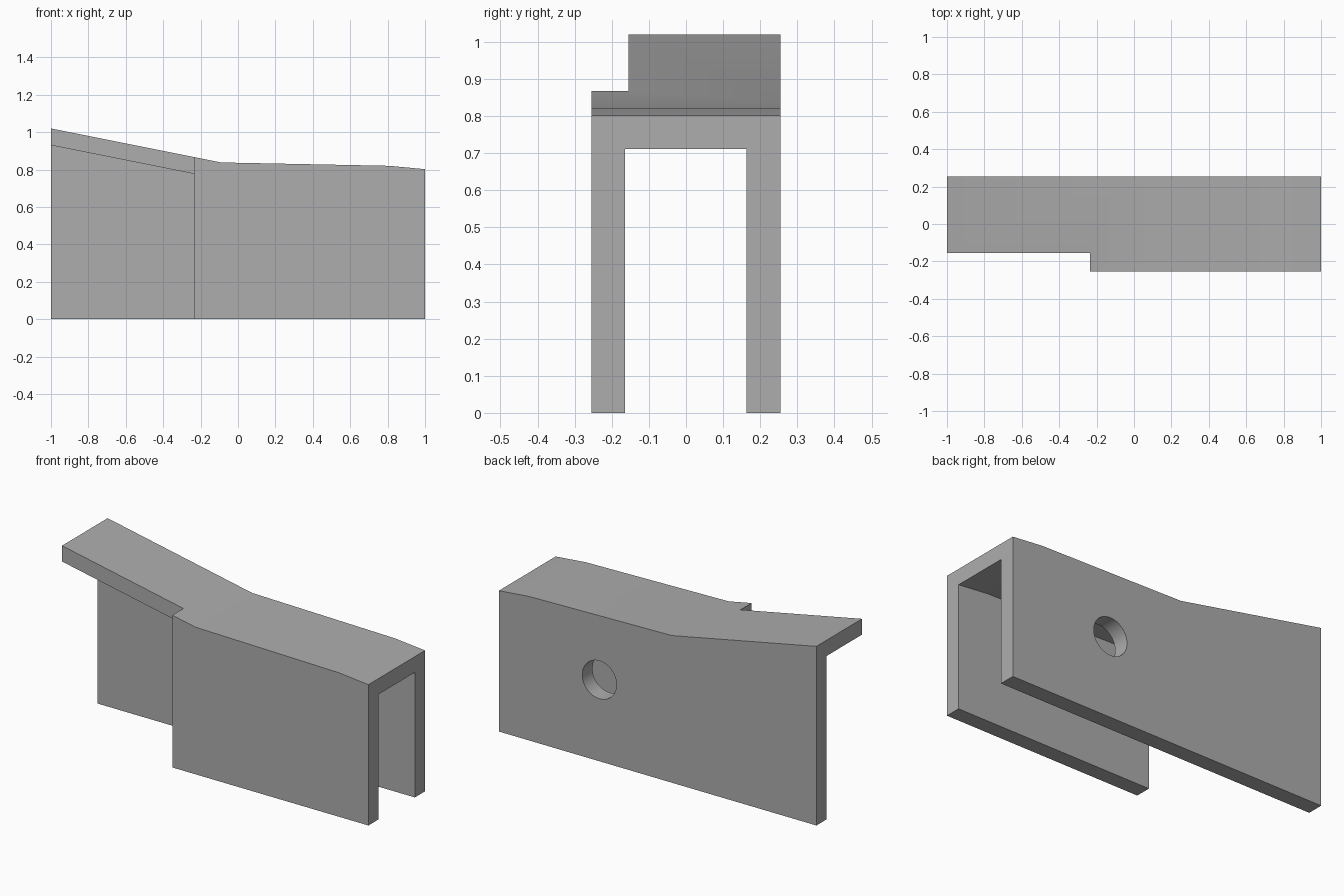
import bpy, bmesh, math

default = bpy.data.objects.get("Cube")
if default:
    bpy.data.objects.remove(default, do_unlink=True)

FRONT, BACK = -0.255, 0.255
THICK = 0.09
TOP = [(-1, 1.02), (-0.09, 0.838), (0.81, 0.82), (1, 0.802)]

grey = bpy.data.materials.new("plain_grey")
grey.use_nodes = True
colour = (0.42, 0.42, 0.42, 1)
grey.diffuse_color = colour
grey.node_tree.nodes["Principled BSDF"].inputs["Base Color"].default_value = colour


def prism(name, outline, y0, y1):
    """Extrude an outline in the xz plane from y0 to y1."""
    bm = bmesh.new()
    face = bm.faces.new([bm.verts.new((x, y0, z)) for x, z in outline])
    ext = bmesh.ops.extrude_face_region(bm, geom=[face])
    moved = [v for v in ext["geom"] if isinstance(v, bmesh.types.BMVert)]
    bmesh.ops.translate(bm, verts=moved, vec=(0, y1 - y0, 0))
    bmesh.ops.recalc_face_normals(bm, faces=bm.faces)
    mesh = bpy.data.meshes.new(name)
    bm.to_mesh(mesh)
    bm.free()
    mesh.materials.append(grey)
    obj = bpy.data.objects.new(name, mesh)
    bpy.context.collection.objects.link(obj)
    return obj


def cut(body, cutter):
    """Subtract a cutter from the body, then discard it."""
    cutter.hide_render = True
    mod = body.modifiers.new("cut", "BOOLEAN")
    mod.operation = "DIFFERENCE"
    mod.solver = "EXACT"
    mod.object = cutter
    bpy.context.view_layer.objects.active = body
    bpy.ops.object.modifier_apply(modifier=mod.name)
    bpy.data.objects.remove(cutter, do_unlink=True)


# Outer block with the bent top
body = prism("channel_cover", [(-1, 0), (1, 0)] + TOP[::-1], FRONT, BACK)

# Channel between the two walls, following the top, overshooting both ends
slope = (TOP[1][1] - TOP[0][1]) / (TOP[1][0] - TOP[0][0])
under = [(x, z - THICK) for x, z in TOP]
under[0] = (-1.1, under[0][1] - 0.1 * slope)
under[-1] = (1.1, under[-1][1] - 0.01)
cut(body, prism("channel_cutter", [(-1.1, -0.1), (1.1, -0.1)] + under[::-1],
                -0.165, 0.163))

# Step that shortens the front wall and narrows the raised end
cut(body, prism("step_cutter", [(-1.1, -0.1), (-0.235, -0.1), (-0.235, 1.2), (-1.1, 1.2)],
                -0.4, -0.155))

# Round hole through the back wall
circle = [(0.367 + 0.108 * math.cos(a), 0.464 + 0.108 * math.sin(a))
          for a in (math.tau * i / 48 for i in range(48))]
cut(body, prism("hole_cutter", circle, 0.1, 0.4))

bpy.ops.object.select_all(action="DESELECT")
body.select_set(True)
bpy.context.view_layer.objects.active = body
bpy.ops.object.shade_smooth_by_angle(angle=math.radians(30))
